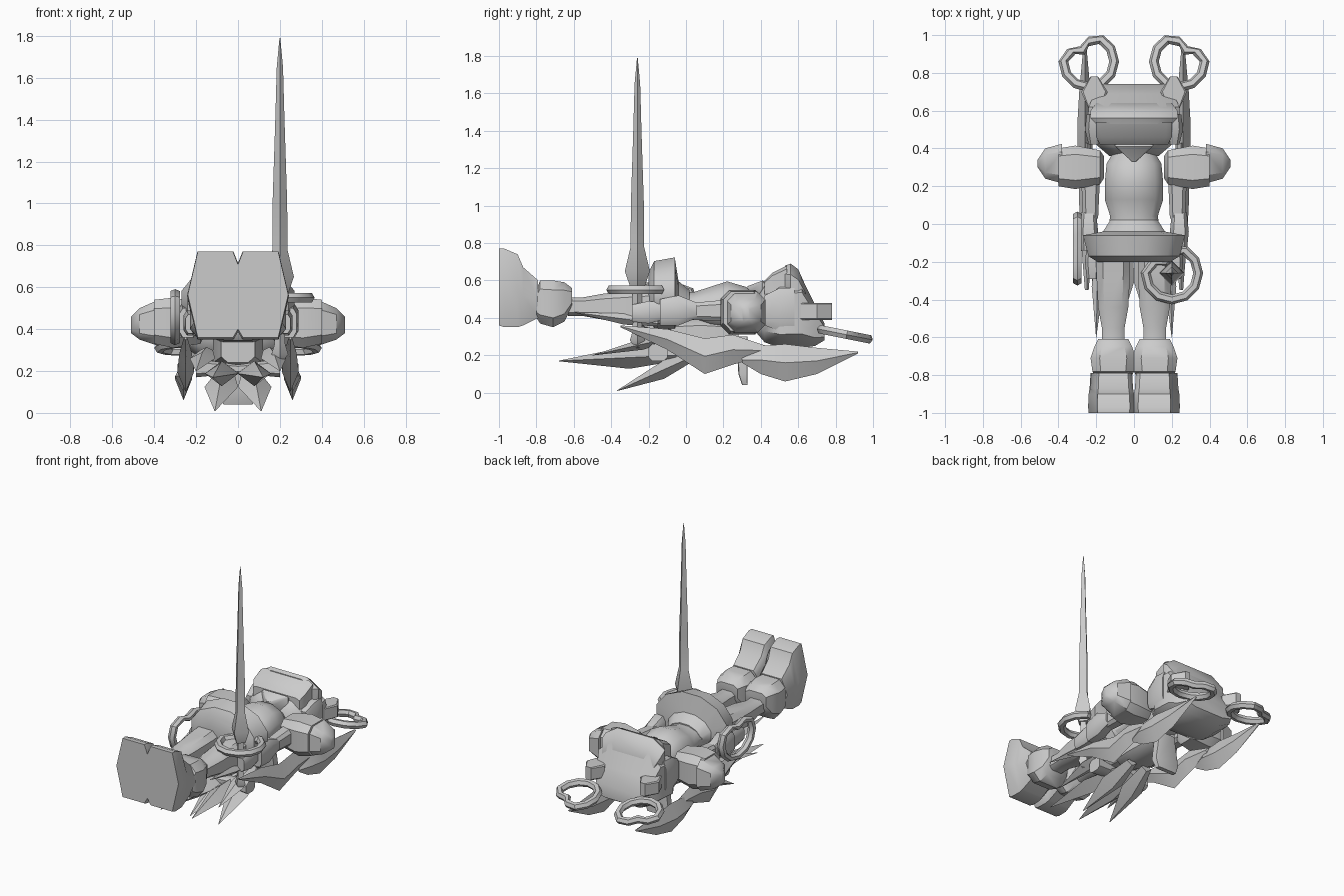
import bpy, bmesh, math
from mathutils import Vector

cube = bpy.data.objects.get("Cube")
if cube:
    bpy.data.objects.remove(cube, do_unlink=True)

colour = (.6, .6, .6, 1)
grey = bpy.data.materials.new("plain_grey")
grey.use_nodes = True
grey.diffuse_color = colour
grey.node_tree.nodes["Principled BSDF"].inputs["Base Color"].default_value = colour


def polygon(sides, turn=0.0):
    """Unit cross-section with evenly spaced corners."""
    angles = [math.tau * (i + turn) / sides for i in range(sides)]
    return [(math.cos(a), math.sin(a)) for a in angles]


def chamfered(cut):
    """Unit square with cut corners."""
    corner = 1 - cut
    return [(sx * a, sy * b) for sx, sy, swap in
            ((1, 1, False), (-1, 1, True), (-1, -1, False), (1, -1, True))
            for a, b in (((corner, 1), (1, corner)) if swap else ((1, corner), (corner, 1)))]


DIAMOND = polygon(4)
ROUND = polygon(12, .5)
OCTAGON = chamfered(.4)
BLOCK = chamfered(.15)
SOLE = [(-1, .7), (-.8, 1), (.6, 1), (1, 0), (.6, -1), (-.8, -1), (-1, -.8)]


def along_x(t, a, b):
    return t, a, b


def along_y(t, a, b):
    return a, t, b


def along_z(t, a, b):
    return a, b, t


def skin(name, rings, mirror=False, closed=False):
    """Bridge rings of points into one object, capped unless closed on itself."""
    bm = bmesh.new()
    loops = [[bm.verts.new(point) for point in ring] for ring in rings]
    pairs = list(zip(loops, loops[1:]))
    if closed:
        pairs.append((loops[-1], loops[0]))
    else:
        bm.faces.new(loops[0])
        bm.faces.new(loops[-1])
    for low, high in pairs:
        for i in range(len(low)):
            bm.faces.new((low[i - 1], low[i], high[i], high[i - 1]))
    bmesh.ops.recalc_face_normals(bm, faces=bm.faces)
    mesh = bpy.data.meshes.new(name)
    bm.to_mesh(mesh)
    bm.free()
    mesh.materials.append(grey)
    part = bpy.data.objects.new(name, mesh)
    bpy.context.collection.objects.link(part)
    if mirror:
        part.modifiers.new("mirror", "MIRROR")
    bpy.ops.object.select_all(action="DESELECT")
    part.select_set(True)
    bpy.context.view_layer.objects.active = part
    bpy.ops.object.shade_smooth_by_angle(angle=math.radians(40))


def loft(name, sections, shape=OCTAGON, centre=0.0, place=along_y):
    """Sections are (position, half width, low, high); off-centre parts are paired."""
    rings = [[place(t, centre + u * half, (low + high + v * (high - low)) / 2)
              for u, v in shape] for t, half, low, high in sections]
    skin(name, rings, mirror=place == along_x or (centre > 0 and place == along_y))


def spindle(name, x, y, sections):
    """Upright four-sided blade, sections are (height, half width)."""
    loft(name, [(z, half, y - half, y + half) for z, half in sections],
         DIAMOND, x, along_z)


def feather(name, base, tip, width, thickness):
    """Paired leaf blade that swells from its base and ends in a point."""
    base, tip = Vector(base), Vector(tip)
    rings = []
    for share, swell in ((0, .5), (.4, 1), (1, .03)):
        middle = base.lerp(tip, share)
        rings.append([middle + Vector((u * width, 0, v * thickness)) * swell
                      for u, v in DIAMOND])
    skin(name, rings, mirror=True)


def heart_ring(name, centre, radius, right, up, notch, mirror=False):
    """Round bar bent into a heart, dented towards the notch angle."""
    centre, right, up = Vector(centre), Vector(right), Vector(up)
    normal = right.cross(up).normalized()
    rings = []
    for u, v in polygon(12):
        dent = max(0, u * math.cos(notch) + v * math.sin(notch)) ** 6
        outward = right * u + up * v
        middle = centre + outward * radius * (1 - dent / 2)
        rings.append([middle + (outward * a + normal * b) * .026
                      for a, b in polygon(6)])
    skin(name, rings, mirror, closed=True)


# Legs and boots
loft("boots", [(-1, .12, .36, .77), (-.97, .123, .35, .77), (-.9, .12, .35, .74),
               (-.87, .115, .36, .67), (-.79, .11, .4, .6)], SOLE, .12)
loft("boot_cuffs", [(-.8, .1, .4, .55), (-.78, .11, .37, .6), (-.71, .12, .35, .6),
                    (-.65, .1, .38, .59), (-.61, .08, .46, .56)], centre=.11)
loft("thighs", [(-.63, .06, .41, .51), (-.55, .06, .41, .51), (-.44, .08, .39, .53),
                (-.25, .09, .37, .55), (-.1, .09, .37, .56)], centre=.11)

# Trunk
loft("skirt", [(-.2, .2, .38, .65), (-.17, .25, .34, .71), (-.06, .28, .33, .73),
               (-.04, .17, .37, .6), (.02, .13, .38, .55)], ROUND)
loft("torso", [(-.06, .15, .36, .55), (.04, .13, .38, .54), (.13, .16, .34, .57),
               (.22, .16, .32, .6), (.32, .15, .33, .57), (.4, .1, .36, .5)], ROUND)
loft("scarf", [(.33, .01, .53, .57), (.41, .1, .48, .6), (.44, .1, .48, .58)], BLOCK)
loft("backpack", [(-.08, .08, .24, .38), (.08, .12, .2, .4), (.28, .1, .22, .38)])
loft("nape_plate", [(.04, .07, .3, .33), (.1, .09, .28, .33), (.3, .06, .27, .33)],
     BLOCK, place=along_z)

# Shoulders, arms and hands
loft("shoulders", [(.16, .06, .37, .49), (.18, .09, .33, .53), (.31, .115, .31, .55),
                   (.4, .1, .33, .54)], centre=.3, place=along_x)
loft("shoulder_fins", [(.38, .105, .32, .54), (.47, .08, .35, .5), (.51, .02, .38, .46)],
     centre=.32, place=along_x)
loft("upper_arms", [(.25, .05, .38, .5), (.03, .04, .39, .48)], centre=.23)
loft("sleeves", [(.06, .04, .4, .48), (-.04, .05, .36, .52), (-.14, .04, .36, .5)],
     centre=.24)
loft("hands", [(-.12, .03, .39, .48), (-.2, .04, .37, .49), (-.29, .03, .38, .47)],
     centre=.22)

# Helmet
loft("head", [(.36, .13, .34, .48), (.42, .2, .27, .57), (.5, .25, .24, .6),
              (.62, .24, .24, .61), (.69, .21, .25, .47), (.74, .18, .28, .37)])
loft("visor", [(.42, .18, .45, .6), (.46, .2, .44, .64), (.54, .2, .44, .68)], BLOCK)
loft("visor_brim", [(.53, .2, .45, .68), (.56, .23, .4, .69), (.6, .23, .38, .66),
                    (.64, .2, .38, .57)])
loft("cheek_guards", [(.42, .03, .36, .52), (.5, .05, .33, .56), (.58, .04, .33, .56)],
     centre=.21)
loft("ear_blocks", [(.61, .03, .39, .48), (.7, .07, .39, .48), (.78, .02, .39, .48)],
     BLOCK, .21)
heart_ring("hair_rings", (.24, .86, .31), .135, (1, 0, 0), (0, 1, -.2),
           math.radians(60), mirror=True)

# Long side tails in two swept pieces
loft("lower_tails", [(-.35, .01, .35, .36), (-.1, .03, .23, .34), (.1, .04, .1, .29),
                     (.25, .04, .15, .31), (.43, .02, .2, .25)], DIAMOND, .25)
loft("upper_tails", [(.3, .01, .16, .19), (.4, .04, .1, .25), (.53, .04, .06, .26),
                     (.7, .03, .1, .24), (.92, .01, .21, .22)], DIAMOND, .26)

# Feathers and bow on the back
feather("long_feathers", (.05, -.05, .2), (.12, -.68, .17), .08, .06)
feather("low_feathers", (.06, .05, .2), (.11, -.37, .01), .08, .05)
feather("outer_feathers", (.15, -.05, .3), (.2, -.5, .2), .06, .03)
feather("hip_spikes", (.19, -.15, .37), (.2, -.6, .43), .03, .03)
loft("bow", [(0, .04, .19, .23), (.2, .05, .17, .26)], centre=-.15, place=along_x)

# Upright sword, and a heart guard for each hand
spindle("sword_blade", .2, -.26, [(.57, .04), (.65, .067), (.78, .036), (1, .035),
                                  (1.4, .022), (1.65, .015), (1.79, .002)])
spindle("sword_grip", .2, -.26, [(.24, .01), (.28, .04), (.33, .025), (.6, .025)])
heart_ring("sword_guard", (.2, -.26, .55), .14, (1, 0, 0), (0, 1, 0), math.radians(120))
heart_ring("side_guard", (-.3, -.13, .48), .17, (0, 1, 0), (0, 0, .8), math.pi / 2)
